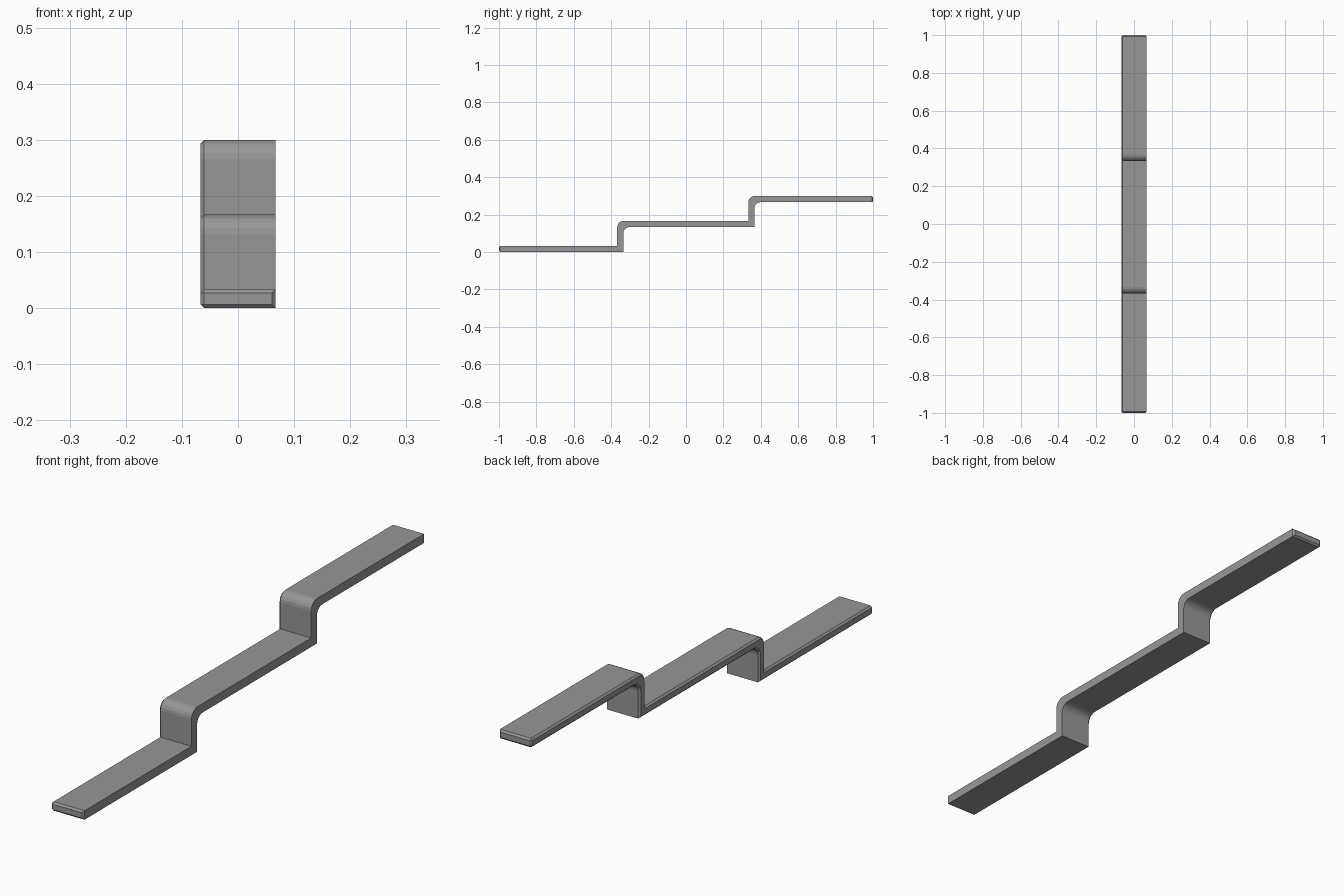
import bpy, bmesh
from math import pi, sin, cos

if "Cube" in bpy.data.objects:
    bpy.data.objects.remove(bpy.data.objects["Cube"])

W = 0.0667      # half width
C = 0.0065      # chamfer size
RISE = 0.1333   # height of each step


def arc(cy, cz, r, n=5):
    """Quarter arc from the vertical side (-y) to the top (+z)."""
    return [(cy - r * cos(i / n * pi / 2), cz + r * sin(i / n * pi / 2))
            for i in range(n + 1)]


# Stepped strip profile (y, z): square lower bends, rounded upper bends
upper, lower = [(-1, 0.0333)], [(-1, 0.0)]
for k, y in enumerate((-0.368, 0.333)):
    z = k * RISE
    upper += [(y, z + 0.0333)] + arc(y + 0.035, z + 0.1667 - 0.035, 0.035)
    lower += [(y + 0.0333, z)] + arc(y + 0.0333 + 0.032, z + RISE - 0.032, 0.032)
upper.append((1, 0.3))
lower.append((1, 2 * RISE))
profile = lower + upper[::-1]

# Extrude the profile across the width
bm = bmesh.new()
face = bm.faces.new([bm.verts.new((-W, y, z)) for y, z in profile])
ext = bmesh.ops.extrude_face_region(bm, geom=[face])
verts = [g for g in ext['geom'] if isinstance(g, bmesh.types.BMVert)]
bmesh.ops.translate(bm, verts=verts, vec=(2 * W, 0, 0))
bmesh.ops.recalc_face_normals(bm, faces=bm.faces[:])

# Chamfer the left rim and both end faces
rim = [e for e in bm.edges
       if all(v.co.x < 0 for v in e.verts)
       or all(abs(v.co.y) > 0.999 for v in e.verts)]
bmesh.ops.bevel(bm, geom=rim, offset=C, offset_type='OFFSET', segments=1,
                profile=0.5, affect='EDGES', clamp_overlap=False)
bmesh.ops.recalc_face_normals(bm, faces=bm.faces[:])

mesh = bpy.data.meshes.new("stepped_strip")
bm.to_mesh(mesh)
bm.free()
strip = bpy.data.objects.new("stepped_strip", mesh)
bpy.context.collection.objects.link(strip)

# Dark grey finish, flat faces
mat = bpy.data.materials.new("dark_grey")
mat.diffuse_color = (0.31, 0.31, 0.31, 1)
mat.use_nodes = True
mat.node_tree.nodes["Principled BSDF"].inputs["Base Color"].default_value = mat.diffuse_color
mesh.materials.append(mat)
